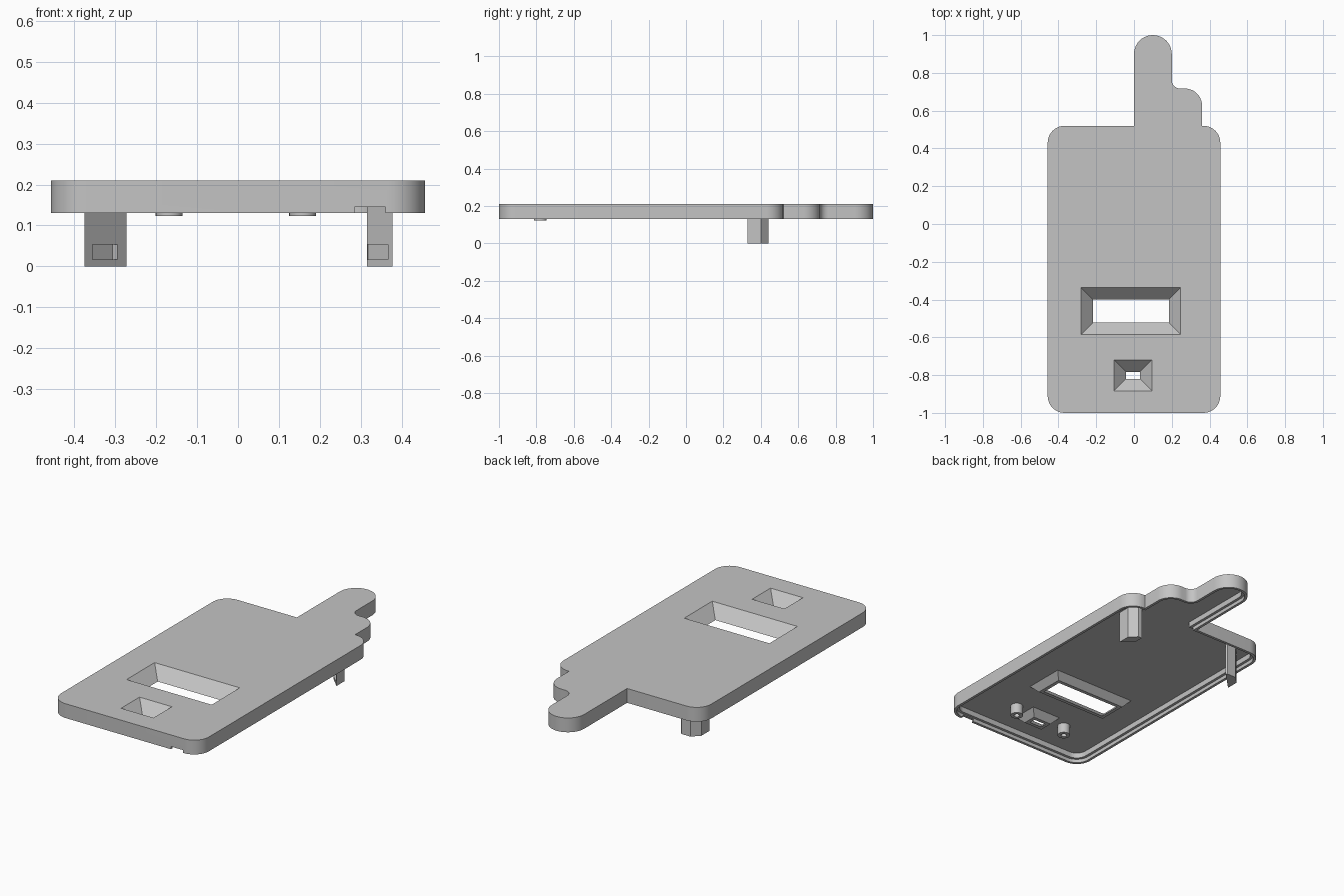
import bpy, bmesh
from math import cos, sin, radians

cube = bpy.data.objects.get("Cube")
if cube:
    bpy.data.objects.remove(cube, do_unlink=True)

grey = bpy.data.materials.new("light grey plastic")
grey.use_nodes = True
colour = (0.55, 0.55, 0.55, 1)
grey.diffuse_color = colour
grey.node_tree.nodes["Principled BSDF"].inputs["Base Color"].default_value = colour


def loft(name, rings):
    """Closed solid through rings of equal point count."""
    bm = bmesh.new()
    loops = [[bm.verts.new(p) for p in ring] for ring in rings]
    n = len(loops[0])
    for a, b in zip(loops, loops[1:]):
        for i in range(n):
            j = (i + 1) % n
            bm.faces.new((a[i], a[j], b[j], b[i]))
    bm.faces.new(loops[0][::-1])
    bm.faces.new(loops[-1])
    bmesh.ops.recalc_face_normals(bm, faces=bm.faces)
    mesh = bpy.data.meshes.new(name)
    bm.to_mesh(mesh)
    bm.free()
    mesh.materials.append(grey)
    obj = bpy.data.objects.new(name, mesh)
    bpy.context.collection.objects.link(obj)
    return obj


def prism(name, points, z0, z1):
    return loft(name, [[(x, y, z) for x, y in points] for z in (z0, z1)])


def rect(x0, x1, y0, y1, grow=0):
    return [(x0 - grow, y0 - grow), (x1 + grow, y0 - grow),
            (x1 + grow, y1 + grow), (x0 - grow, y1 + grow)]


def arc(cx, cy, r, a0, a1, n=10):
    angles = [radians(a0 + (a1 - a0) * i / n) for i in range(n + 1)]
    return [(cx + r * cos(a), cy + r * sin(a)) for a in angles]


def select(obj):
    bpy.ops.object.select_all(action='DESELECT')
    obj.select_set(True)
    bpy.context.view_layer.objects.active = obj


def cut(obj, cutter):
    select(obj)
    mod = obj.modifiers.new("cut", 'BOOLEAN')
    mod.operation = 'DIFFERENCE'
    mod.solver = 'EXACT'
    mod.object = cutter
    bpy.ops.object.modifier_apply(modifier=mod.name)


def outline(d, z):
    """Cover outline with its stepped finger, inset by d."""
    r = 0.09 - d
    pts = arc(-0.367, -0.91, r, 180, 270) + arc(0.367, -0.91, r, 270, 360)
    pts += arc(0.367, 0.43, r, 0, 90) + [(0.36 - d, 0.52 - d)]
    pts += arc(0.27, 0.627, r, 0, 90)
    pts += arc(0.245, 0.762, 0.045 + d, 270, 180)
    pts += arc(0.1, 0.9, 0.1 - d, 0, 180, 20) + [(d, 0.52 - d)]
    pts += arc(-0.367, 0.43, r, 90, 180)
    return [(x, y, z) for x, y in pts]


# Hollow cover with stepped rim
TOP, RIM, LEDGE, FLOOR, TIP = 0.21, 0.13, 0.15, 0.18, 0.145
cover = loft("cover_shell", [outline(0, TOP), outline(0, RIM), outline(0.015, RIM),
                             outline(0.015, LEDGE), outline(0.03, LEDGE),
                             outline(0.03, FLOOR)])
parts = [cover]
cutters = []

# Tapered windows with funnel walls below
SLOPE = 0.063 / (TOP - TIP)
for name, opening in (("display", (-0.28, 0.247, -0.585, -0.337)),
                      ("button", (-0.105, 0.095, -0.883, -0.72))):
    def level(z, wall=0):
        return [(x, y, z) for x, y in rect(*opening, grow=(z - TOP) * SLOPE + wall)]
    bezel = loft(name + "_bezel", [level(TIP, 0.02), level(0.19, 0.02)])
    cutter = loft(name + "_cutter", [level(TIP - 0.005), level(TOP + 0.01)])
    cut(cover, cutter)
    cut(bezel, cutter)
    cutters.append(cutter)
    parts.append(bezel)

# Cable notch in the front rim
notch = prism("notch_cutter", rect(0.285, 0.36, -1.05, -0.95), 0.1, TIP)
cut(cover, notch)
cutters.append(notch)

# Screw posts
for name, x in (("right", -0.168), ("left", 0.158)):
    post = prism(name + "_post", arc(x, -0.78, 0.033, 0, 345, 23), 0.123, 0.19)
    bore = prism("bore_cutter", arc(x, -0.78, 0.015, 0, 345, 23), 0.1, 0.175)
    cut(post, bore)
    cutters.append(bore)
    parts.append(post)

# Corner clips with a shallow catch recess on the inner face
clips = (("right", [(-0.375, 0.33), (-0.272, 0.433), (-0.28, 0.44),
                    (-0.335, 0.44), (-0.375, 0.4)], (-0.325, 0.38), 1),
         ("left", [(0.378, 0.33), (0.378, 0.4), (0.338, 0.44),
                   (0.315, 0.44), (0.315, 0.393)], (0.336, 0.372), -1))
for name, points, (x, y), side in clips:
    clip = prism(name + "_clip", points, 0, 0.19)
    w, t = 0.03, 0.012
    pocket = [(x - side * w * k + side * t * m, y - w * k - t * m)
              for k, m in ((1, -1), (-1, -1), (-1, 3), (1, 3))]
    cutter = prism("catch_cutter", pocket, 0.017, 0.053)
    cut(clip, cutter)
    cutters.append(cutter)
    parts.append(clip)

for cutter in cutters:
    bpy.data.objects.remove(cutter, do_unlink=True)
for part in parts:
    select(part)
    bpy.ops.object.shade_smooth_by_angle(angle=radians(30))
